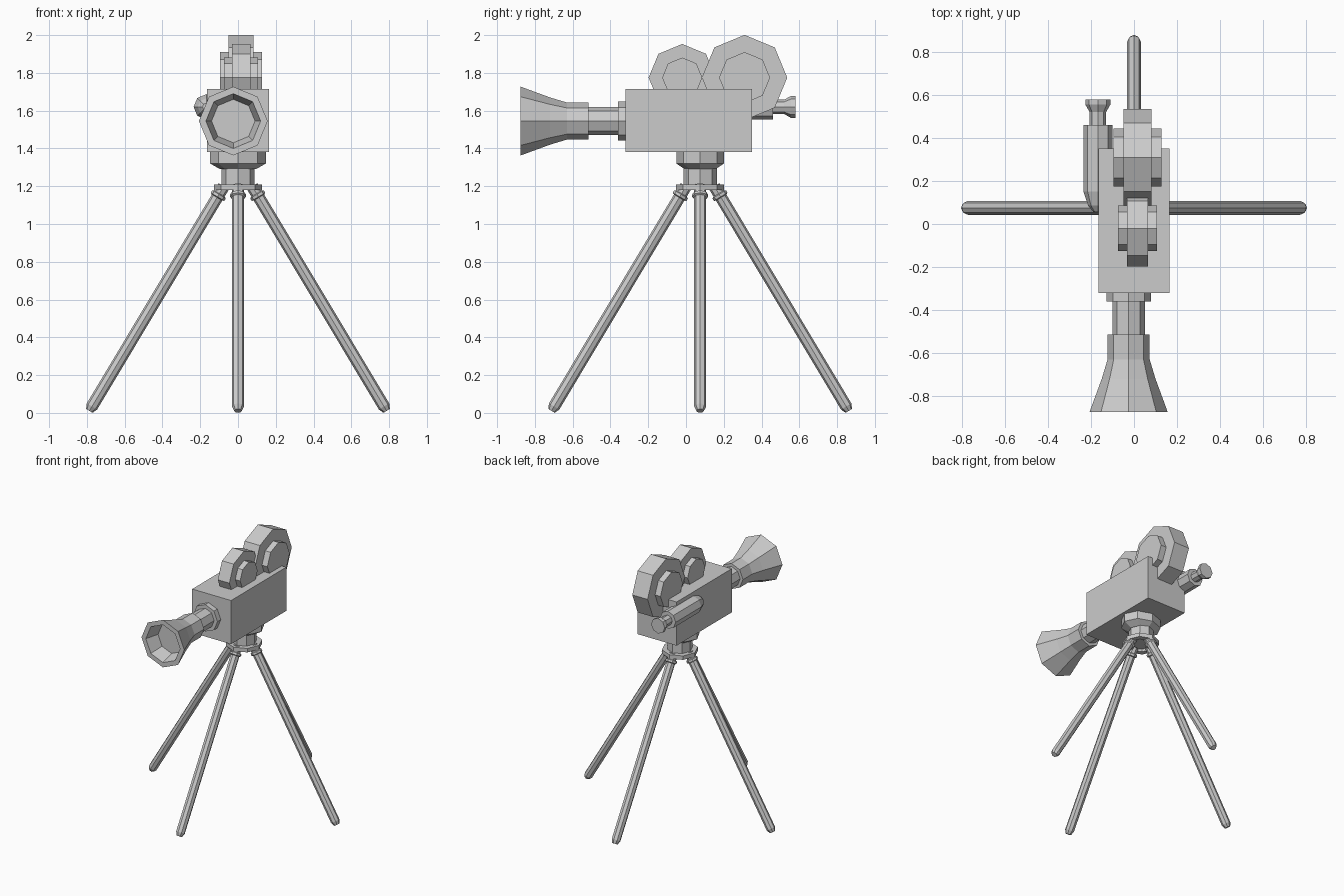
import bpy, bmesh, math
from mathutils import Vector, Matrix

if "Cube" in bpy.data.objects:
    bpy.data.objects.remove(bpy.data.objects["Cube"])

CY = 0.075  # tripod centre in y


def lathe(name, profile, origin, axis, sides=8, cap=True, squash=(1, 1)):
    """Spin (radius, distance) points into a faceted solid along axis."""
    axis = Vector(axis).normalized()
    side = Vector((0, 0, 1)) if abs(axis.z) < 0.3 else Vector((0, 1, 0))
    u = (side - axis * side.dot(axis)).normalized()
    v = axis.cross(u)
    bm = bmesh.new()
    rings = []
    for r, t in profile:
        ring = []
        for i in range(sides):
            a = 2 * math.pi * i / sides
            p = u * math.cos(a) * r * squash[1] + v * math.sin(a) * r * squash[0]
            ring.append(bm.verts.new(Vector(origin) + axis * t + p))
        rings.append(ring)
    for a, b in zip(rings, rings[1:]):
        for i in range(sides):
            j = (i + 1) % sides
            bm.faces.new((a[i], a[j], b[j], b[i]))
    if cap:
        bm.faces.new(rings[0][::-1])
        bm.faces.new(rings[-1])
    bmesh.ops.recalc_face_normals(bm, faces=bm.faces)
    return finish(name, bm)


def finish(name, bm):
    me = bpy.data.meshes.new(name)
    bm.to_mesh(me)
    bm.free()
    ob = bpy.data.objects.new(name, me)
    bpy.context.collection.objects.link(ob)
    return ob


# camera body
bm = bmesh.new()
bmesh.ops.create_cube(bm, size=1, matrix=Matrix.Translation((0, 0.015, 1.5475))
                      @ Matrix.Diagonal((0.33, 0.67, 0.335, 1)))
finish("camera_body", bm)

# lens with flared hood and recessed front glass
lathe("lens", [(0.115, -0.77), (0.145, -0.875), (0.182, -0.875), (0.125, -0.72),
               (0.098, -0.63), (0.098, -0.515), (0.075, -0.515), (0.075, -0.36),
               (0.103, -0.36), (0.103, -0.31)], (-0.025, 0, 1.545), (0, 1, 0))

# film reels with raised hubs on both sides
for name, y, r, hub, half, hub_half in (("front_reel", -0.02, 0.178, 0.106, 0.049, 0.09),
                                        ("rear_reel", 0.31, 0.226, 0.135, 0.065, 0.111)):
    lathe(name, [(hub, -hub_half), (hub, -half), (r, -half),
                 (r, half), (hub, half), (hub, hub_half)],
          (0.016, y, 1.775), (1, 0, 0))

# viewfinder and eyepiece
lathe("viewfinder", [(0.02, 0.055), (0.045, 0.085), (0.067, 0.15), (0.067, 0.46),
                     (0.038, 0.46), (0.038, 0.52), (0.058, 0.555), (0.058, 0.58)],
      (-0.168, 0, 1.62), (0, 1, 0))

# tripod head: mount, column and collar
lathe("head_mount", [(0.14, 1.385), (0.14, 1.32), (0.09, 1.29)],
      (0, CY, 0), (0, 0, 1), squash=(1.05, 0.9))
lathe("head_column", [(0.088, 1.31), (0.088, 1.20)], (0, CY, 0), (0, 0, 1))
lathe("head_collar", [(0.127, 1.21), (0.127, 1.18), (0.088, 1.18), (0.088, 1.21)],
      (0, CY, 0), (0, 0, 1))

# four splayed legs with a clamp ring near the top
for i in range(4):
    a = i * math.pi / 2
    out = Vector((math.cos(a), math.sin(a), 0))
    top = Vector((0, CY, 1.2)) + out * 0.075
    foot = Vector((0, CY, 0.011)) + out * 0.787
    d = foot - top
    n = d.length
    lathe(f"leg_{i + 1}", [(0.032, 0), (0.032, 0.045), (0.042, 0.05), (0.042, 0.065),
                           (0.032, 0.07), (0.032, n - 0.027), (0.02, n)], top, d)
